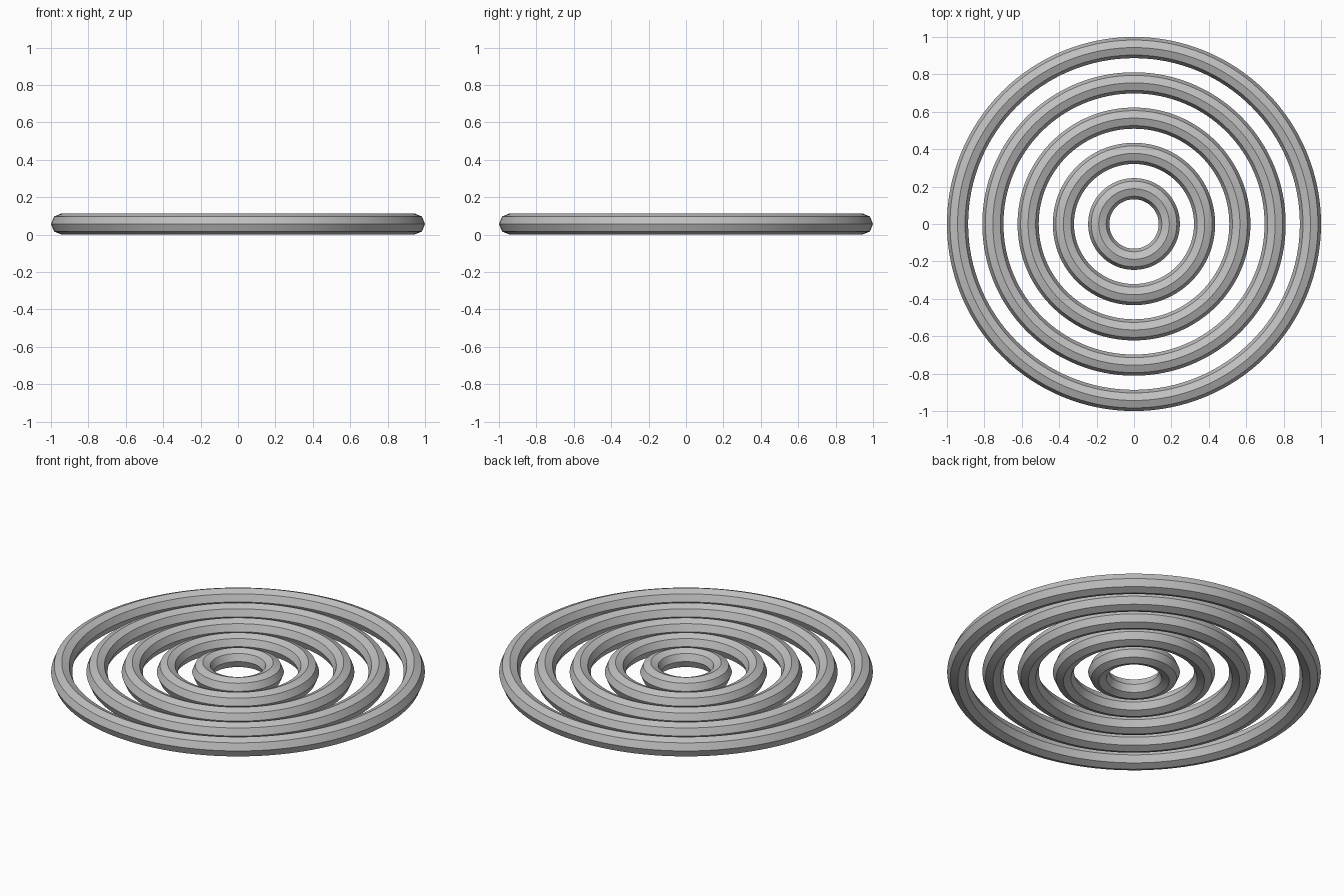
import bpy
import math

cube = bpy.data.objects.get("Cube")
if cube:
    bpy.data.objects.remove(cube, do_unlink=True)

RINGS = 5
SPACING = 1 / 5.3          # outermost ring reaches a radius of 1
TUBE = 0.3 * SPACING

# One grey material shared by all rings
grey = bpy.data.materials.new("plain grey")
grey.use_nodes = True
colour = (0.53, 0.53, 0.53, 1)
grey.diffuse_color = colour
grey.node_tree.nodes["Principled BSDF"].inputs["Base Color"].default_value = colour

# Concentric rings with an octagonal section, resting on the ground
for i in range(1, RINGS + 1):
    bpy.ops.mesh.primitive_torus_add(
        major_radius=i * SPACING, minor_radius=TUBE,
        major_segments=128, minor_segments=8, location=(0, 0, TUBE))
    ring = bpy.context.object
    ring.name = f"ring_{i}"
    ring.data.materials.append(grey)
    # Smooth around the ring, crisp along the section's corners
    bpy.ops.object.shade_smooth_by_angle(angle=math.radians(30))
